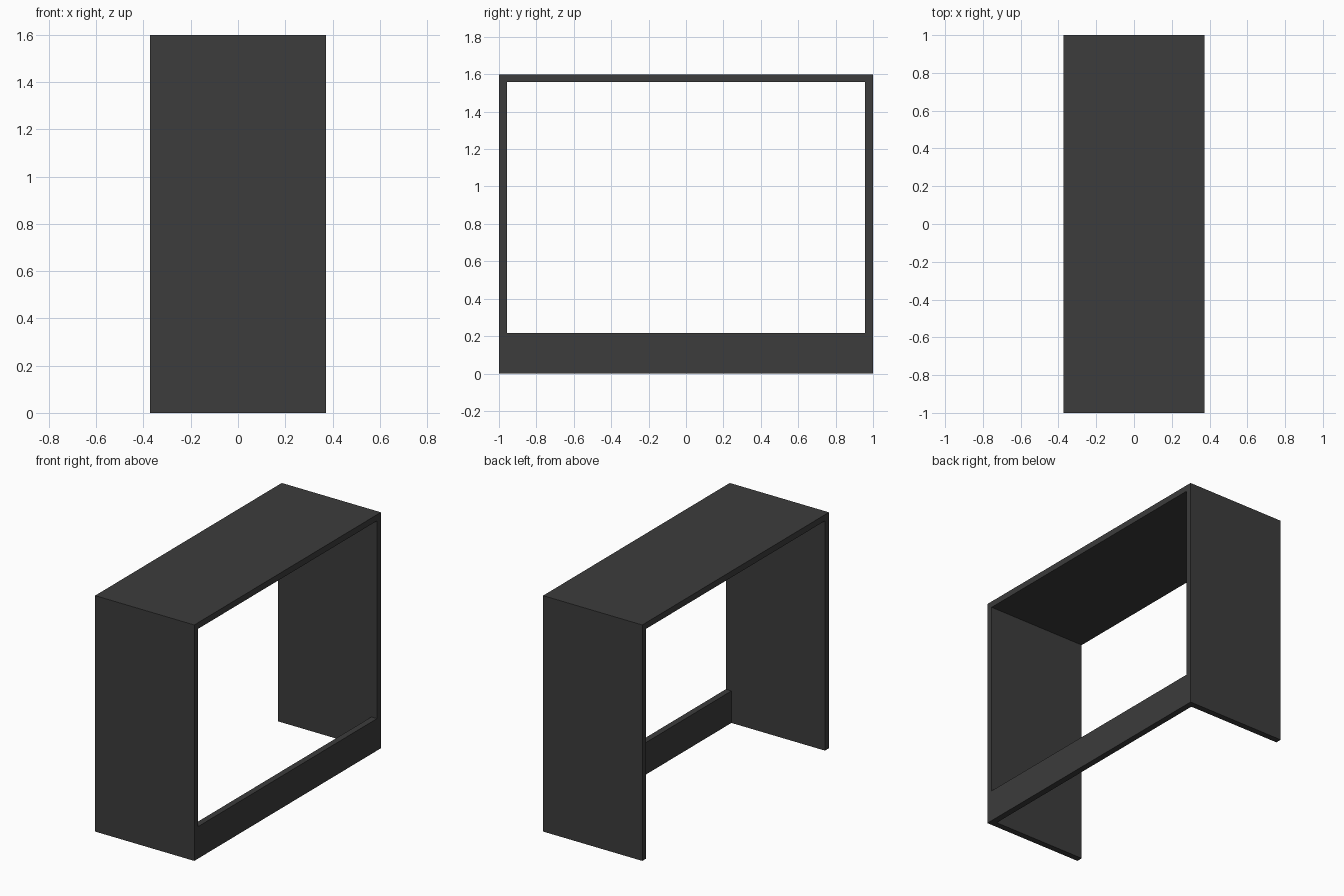
import bpy

cube = bpy.data.objects.get("Cube")
if cube:
    bpy.data.objects.remove(cube, do_unlink=True)

# Overall sizes
HALF_X, HALF_Y, HEIGHT = 0.372, 1.0, 1.6
BOARD = 0.042
RAIL_HEIGHT = 0.217

# Single dark finish
finish = bpy.data.materials.new("charcoal_grey")
finish.use_nodes = True
colour = (0.045, 0.045, 0.045, 1)
finish.diffuse_color = colour
finish.node_tree.nodes["Principled BSDF"].inputs["Base Color"].default_value = colour


def board(name, low, high):
    """Box spanning two opposite corners."""
    centre = [(a + b) / 2 for a, b in zip(low, high)]
    bpy.ops.mesh.primitive_cube_add(size=1, location=centre)
    obj = bpy.context.object
    obj.name = name
    obj.scale = [b - a for a, b in zip(low, high)]
    bpy.ops.object.transform_apply(location=False, rotation=False, scale=True)
    obj.data.materials.append(finish)
    return obj


inner = HALF_Y - BOARD

# Upright end panels
board("front_panel", (-HALF_X, -HALF_Y, 0), (HALF_X, -inner, HEIGHT))
board("back_panel", (-HALF_X, inner, 0), (HALF_X, HALF_Y, HEIGHT))

# Top board fitted between the panels
board("top_board", (-HALF_X, -inner, HEIGHT - BOARD), (HALF_X, inner, HEIGHT))

# Low rail flush with one long side
board("lower_rail", (HALF_X - BOARD, -inner, 0), (HALF_X, inner, RAIL_HEIGHT))
